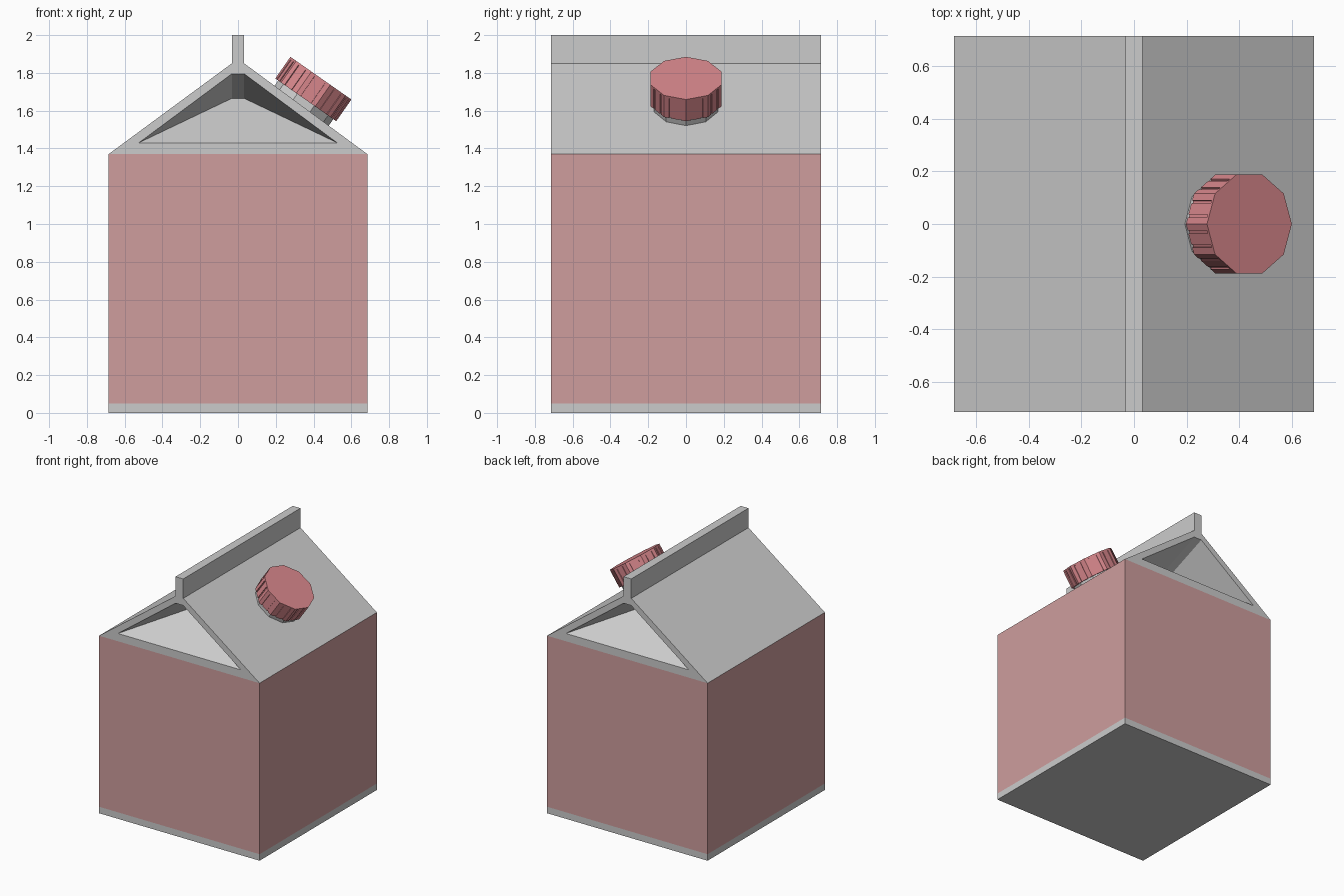
import bpy, bmesh
from math import radians, sin, cos, pi
from mathutils import Matrix

if "Cube" in bpy.data.objects:
    bpy.data.objects.remove(bpy.data.objects["Cube"])

HX, HY = 0.685, 0.715          # half width and half depth
Z_BASE, Z_EAVE, Z_RIDGE, Z_TOP = 0.05, 1.37, 1.85, 2.0
FIN = 0.033                    # half thickness of the top seam


def material(name, rgb):
    m = bpy.data.materials.new(name)
    m.diffuse_color = (*rgb, 1)
    m.use_nodes = True
    m.node_tree.nodes["Principled BSDF"].inputs["Base Color"].default_value = m.diffuse_color
    return m


def finish(name, bm, mat=None, matrix=None):
    bmesh.ops.remove_doubles(bm, verts=bm.verts, dist=1e-5)
    bmesh.ops.recalc_face_normals(bm, faces=bm.faces)
    me = bpy.data.meshes.new(name)
    bm.to_mesh(me)
    bm.free()
    ob = bpy.data.objects.new(name, me)
    bpy.context.collection.objects.link(ob)
    if mat:
        me.materials.append(mat)
    if matrix:
        ob.matrix_world = matrix
    return ob


def face(bm, pts):
    return bm.faces.new([bm.verts.new(p) for p in pts])


def loft(bm, loops, bottom=False, top=False):
    """Skin a stack of equal-length vertex loops."""
    rings = [[bm.verts.new(p) for p in lp] for lp in loops]
    n = len(rings[0])
    for a, b in zip(rings, rings[1:]):
        for i in range(n):
            j = (i + 1) % n
            bm.faces.new((a[i], a[j], b[j], b[i]))
    if bottom:
        bm.faces.new(rings[0][::-1])
    if top:
        bm.faces.new(rings[-1])


def rect(z):
    return [(-HX, -HY, z), (HX, -HY, z), (HX, HY, z), (-HX, HY, z)]


wall_pink = material("wall_pink", (0.62, 0.34, 0.34))
cap_pink = material("cap_pink", (0.68, 0.24, 0.26))

# Carton base band and coloured walls, flush with each other
bm = bmesh.new()
loft(bm, [rect(0), rect(Z_BASE)], bottom=True)
finish("carton_base", bm)
bm = bmesh.new()
loft(bm, [rect(Z_BASE), rect(Z_EAVE)])
finish("carton_walls", bm, wall_pink)

# Gable roof with top seam and a folded-in recess at each end
outer = [(-HX, Z_EAVE), (HX, Z_EAVE), (FIN, Z_RIDGE), (-FIN, Z_RIDGE)]
inner = [(-0.525, 1.43), (0.525, 1.43), (FIN, 1.795), (-FIN, 1.795)]
seam = [(FIN, Z_TOP), (-FIN, Z_TOP)]
fold_z, fold_depth = 1.665, 0.32
bm = bmesh.new()
for s in (-1, 1):
    O = [(x, s * HY, z) for x, z in outer]
    I = [(x, s * HY, z) for x, z in inner]
    S = [(x, s * HY, z) for x, z in seam]
    D = [(x, s * (HY - fold_depth), fold_z) for x in (FIN, -FIN)]
    for i in range(4):
        j = (i + 1) % 4
        face(bm, (O[i], O[j], I[j], I[i]))
    face(bm, (O[2], S[0], S[1], O[3]))
    face(bm, (I[0], I[1], D[0], D[1]))
    face(bm, (I[1], I[2], D[0]))
    face(bm, (I[2], I[3], D[1], D[0]))
    face(bm, (I[3], I[0], D[1]))
skin = [outer[1], outer[2], seam[0], seam[1], outer[3], outer[0]]
for (x0, z0), (x1, z1) in zip(skin, skin[1:]):
    face(bm, ((x0, -HY, z0), (x0, HY, z0), (x1, HY, z1), (x1, -HY, z1)))
finish("gable_roof", bm)

# Ten-sided spout and cap; local z is the spout axis, origin at the cap top
tilt = Matrix.Translation((0.439, 0, 1.772)) @ Matrix.Rotation(radians(35), 4, 'Y')


def decagon(r, z):
    return [(r * cos(i * pi / 5), r * sin(i * pi / 5), z) for i in range(10)]


def ribbed(r, z, depth):
    """Decagon outline with two narrow grooves in each side."""
    corners = decagon(r, z)
    pts = []
    for i, a in enumerate(corners):
        b = corners[(i + 1) % 10]
        pts.append(a)
        for t, d in ((.22, 0), (.22, 1), (.32, 1), (.32, 0),
                     (.68, 0), (.68, 1), (.78, 1), (.78, 0)):
            k = 1 - d * depth / r
            pts.append(((a[0] + (b[0] - a[0]) * t) * k,
                        (a[1] + (b[1] - a[1]) * t) * k, z))
    return pts


bm = bmesh.new()
loft(bm, [decagon(0.178, -0.2), decagon(0.178, -0.12)], bottom=True, top=True)
finish("spout_neck", bm, None, tilt)

bm = bmesh.new()
R = 0.197
loft(bm, [ribbed(R, -0.14, 0.006), ribbed(R, -0.012, 0.006)], bottom=True)
loft(bm, [decagon(R, -0.012), decagon(R, 0)], bottom=True, top=True)
finish("spout_cap", bm, cap_pink, tilt)
